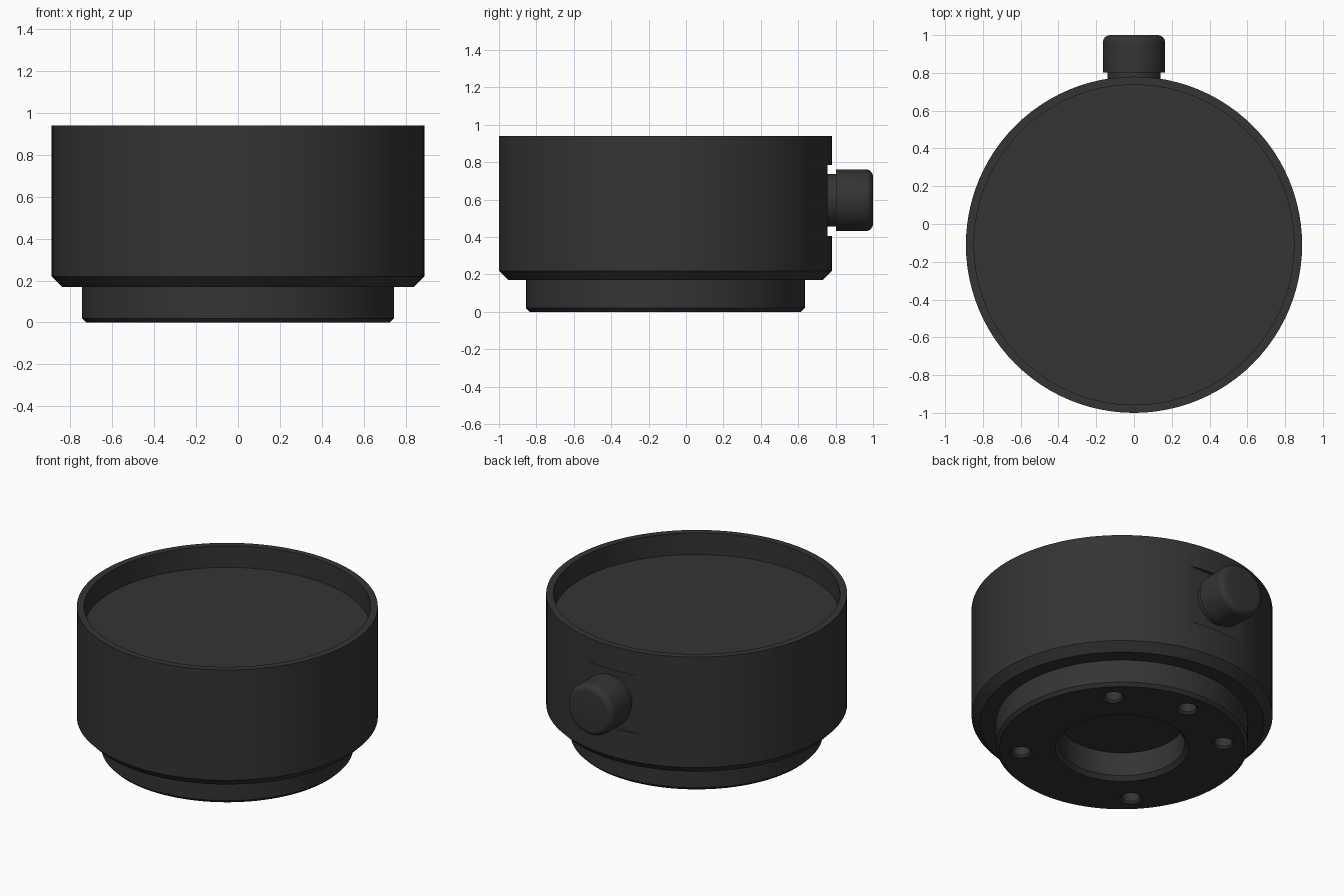
import bpy, bmesh, math
from mathutils import Matrix, Vector

if "Cube" in bpy.data.objects:
    bpy.data.objects.remove(bpy.data.objects["Cube"])

AXIS_Y = -0.11      # the round body sits forward of the origin
KNOB_Z = 0.597

black = bpy.data.materials.new("matte_black")
black.diffuse_color = (0.034, 0.034, 0.034, 1)
black.use_nodes = True
black.node_tree.nodes["Principled BSDF"].inputs["Base Color"].default_value = black.diffuse_color


def lathe(name, profile, location, steps=96, tilt=0.0):
    """Spin a (radius, height) profile round its own z axis; ends on the axis close it."""
    bm = bmesh.new()
    verts = [bm.verts.new((r, 0, z)) for r, z in profile]
    edges = [bm.edges.new(pair) for pair in zip(verts, verts[1:])]
    bmesh.ops.spin(bm, geom=verts + edges, cent=(0, 0, 0), axis=(0, 0, 1),
                   angle=math.tau, steps=steps, use_duplicate=False)
    bmesh.ops.remove_doubles(bm, verts=bm.verts, dist=1e-5)
    bmesh.ops.recalc_face_normals(bm, faces=bm.faces)
    bm.transform(Matrix.Translation(Vector(location)) @ Matrix.Rotation(tilt, 4, 'X'))
    mesh = bpy.data.meshes.new(name)
    bm.to_mesh(mesh)
    bm.free()
    mesh.materials.append(black)
    obj = bpy.data.objects.new(name, mesh)
    bpy.context.collection.objects.link(obj)
    return obj


def activate(obj):
    bpy.ops.object.select_all(action='DESELECT')
    obj.select_set(True)
    bpy.context.view_layer.objects.active = obj


def cut(obj, cutter):
    mod = obj.modifiers.new("cut", 'BOOLEAN')
    mod.operation, mod.solver, mod.object = 'DIFFERENCE', 'EXACT', cutter
    activate(obj)
    bpy.ops.object.modifier_apply(modifier=mod.name)
    bpy.data.objects.remove(cutter)


# Cup-shaped housing with a chamfered lower edge and a recessed top
housing = lathe("housing", [(0, 0.18), (0.70, 0.18), (0.70, 0.17), (0.84, 0.17), (0.89, 0.22),
                            (0.89, 0.94), (0.847, 0.94), (0.847, 0.80), (0, 0.80)],
                (0, AXIS_Y, 0))

# Shallow flat on the back where the knob is mounted
bpy.ops.mesh.primitive_cube_add(size=1, location=(0, 0.857, 0.595))
flat_cutter = bpy.context.object
flat_cutter.scale = (0.46, 0.2, 0.38)
flat_cutter.data.materials.append(black)
cut(housing, flat_cutter)

# Mounting ring with a chamfered centre bore
ring = lathe("mounting_ring", [(0.37, 0.18), (0.37, 0.025), (0.395, 0), (0.725, 0),
                               (0.745, 0.02), (0.745, 0.18), (0.37, 0.18)],
             (0, AXIS_Y, 0))

# Five countersunk screw holes under the ring
for degrees in (45, 90, 135, 225, 315):
    a = math.radians(degrees)
    cut(ring, lathe("hole_cutter", [(0, 0.12), (0.053, 0.12), (0.053, 0.012), (0.075, -0.01),
                                    (0, -0.01)],
                    (0.6 * math.cos(a), AXIS_Y + 0.6 * math.sin(a), 0), 32))

# Knob and its neck, pointing backwards along y
neck = lathe("knob_neck", [(0, 0), (0.14, 0), (0.14, 0.08), (0, 0.08)],
             (0, 0.74, KNOB_Z), 64, -math.pi / 2)
rounding = [(0.125 + 0.04 * math.cos(t * math.pi / 12), 0.158 + 0.04 * math.sin(t * math.pi / 12))
            for t in range(7)]
knob = lathe("knob", [(0, 0), (0.165, 0)] + rounding + [(0, 0.198)],
             (0, 0.802, KNOB_Z), 64, -math.pi / 2)

for obj in (housing, ring, neck, knob):
    activate(obj)
    bpy.ops.object.shade_smooth_by_angle(angle=math.radians(30))
